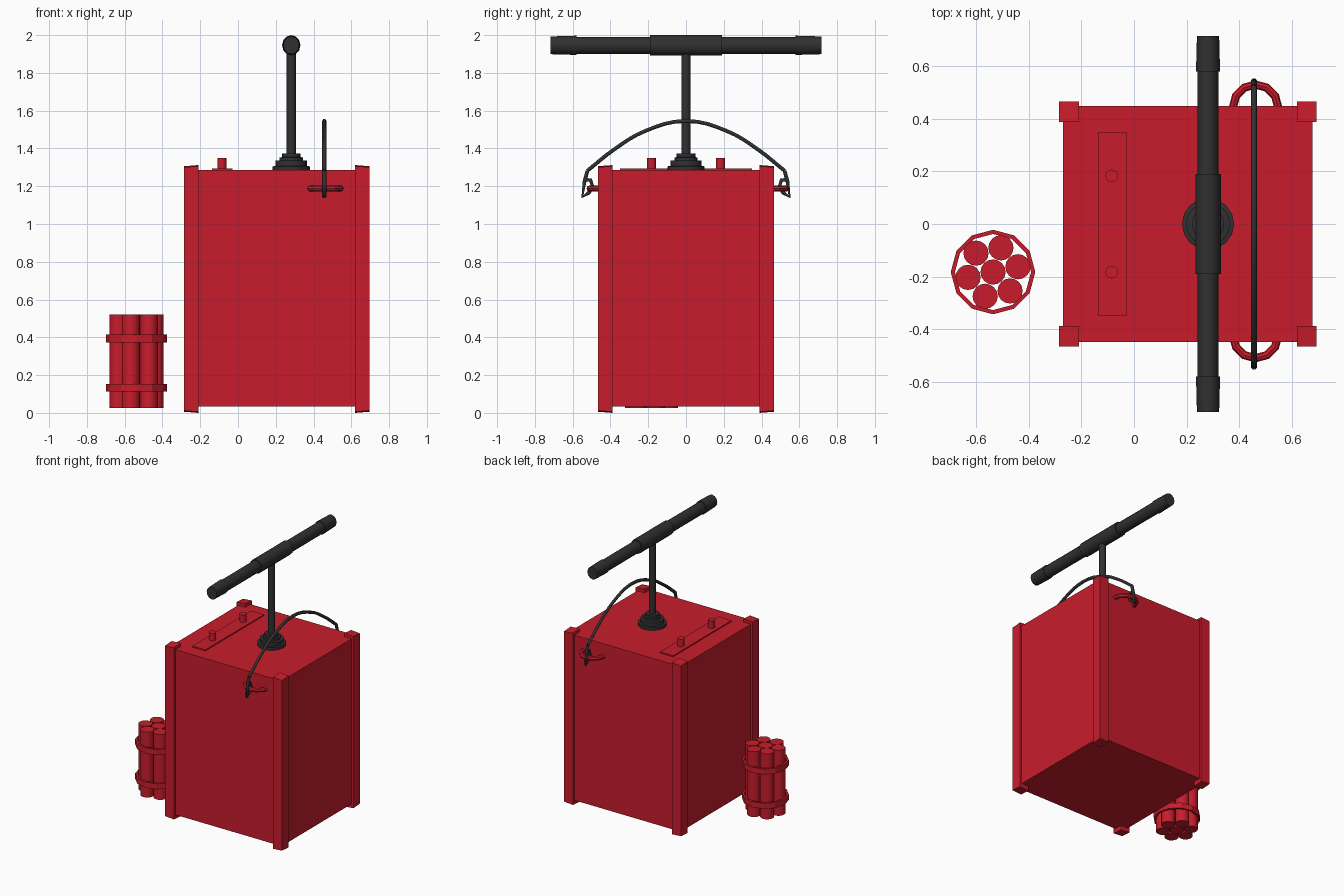
import bpy, bmesh, math
from mathutils import Matrix, Vector

if "Cube" in bpy.data.objects:
    bpy.data.objects.remove(bpy.data.objects["Cube"])

def material(name, rgb):
    m = bpy.data.materials.new(name)
    m.diffuse_color = (*rgb, 1)
    m.use_nodes = True
    m.node_tree.nodes["Principled BSDF"].inputs["Base Color"].default_value = m.diffuse_color
    return m

RED = material("red_paint", (0.58, 0.012, 0.025))
DARK = material("dark_metal", (0.03, 0.03, 0.03))

def finish(name, bm, mat, smooth=False):
    bmesh.ops.recalc_face_normals(bm, faces=bm.faces[:])
    me = bpy.data.meshes.new(name)
    bm.to_mesh(me)
    bm.free()
    ob = bpy.data.objects.new(name, me)
    bpy.context.collection.objects.link(ob)
    me.materials.append(mat)
    if smooth:
        bpy.ops.object.select_all(action='DESELECT')
        ob.select_set(True)
        bpy.context.view_layer.objects.active = ob
        bpy.ops.object.shade_smooth_by_angle(angle=math.radians(35))
    return ob

def box(name, lo, hi, mat):
    bm = bmesh.new()
    bmesh.ops.create_cube(bm, size=1)
    for v in bm.verts:
        v.co = Vector([(lo[i] + hi[i]) / 2 + v.co[i] * (hi[i] - lo[i]) for i in range(3)])
    return finish(name, bm, mat)

def lathe(name, profile, sides, loc, mat, closed=False, smooth=False, along_y=False, squash=1):
    # profile of (radius, height) turned about z, or laid along y
    bm = bmesh.new()
    rings = [[bm.verts.new((r * math.cos(2 * math.pi * i / sides),
                            r * math.sin(2 * math.pi * i / sides), z))
              for i in range(sides)] for r, z in profile]
    pairs = list(zip(rings, rings[1:]))
    if closed:
        pairs.append((rings[-1], rings[0]))
    else:
        bm.faces.new(rings[0])
        bm.faces.new(rings[-1])
    for a, b in pairs:
        for i in range(sides):
            j = (i + 1) % sides
            bm.faces.new((a[i], a[j], b[j], b[i]))
    if along_y:
        bm.transform(Matrix.Rotation(math.pi / 2, 4, 'X'))
    bm.transform(Matrix.Translation(loc) @ Matrix.Diagonal((squash, 1, 1, 1)))
    return finish(name, bm, mat, smooth)

# Box body
BX = 0.205
box("body", (-0.27, -0.45, 0.035), (0.68, 0.45, 1.285), RED)

# Corner posts, ends falling slightly toward the outside
for sx in (-1, 1):
    for sy in (-1, 1):
        xs = sorted((BX + sx * 0.415, BX + sx * 0.49))
        ys = sorted((sy * 0.388, sy * 0.467))
        post = box("corner_post", (xs[0], ys[0], 0), (xs[1], ys[1], 1.312), RED)
        for v in post.data.vertices:
            drop = 0.006 * (abs(v.co.x - BX) > 0.45) + 0.006 * (abs(v.co.y) > 0.42)
            v.co.z += -drop if v.co.z > 0.6 else drop

# Terminal plate and terminals
box("terminal_plate", (-0.137, -0.35, 1.28), (-0.028, 0.35, 1.294), RED)
for y in (-0.183, 0.183):
    lathe("terminal", [(0.024, 1.285), (0.024, 1.35)], 16, (-0.085, y, 0), RED, smooth=True)

# Plunger: stepped collar, rod and cross handle
PX = 0.282
lathe("plunger_collar", [(0.099, 1.28), (0.099, 1.305), (0.083, 1.308), (0.083, 1.335),
                         (0.062, 1.337), (0.062, 1.352), (0.049, 1.354), (0.049, 1.372)],
      16, (PX, 0, 0), DARK, smooth=True)
lathe("plunger_rod", [(0.024, 1.36), (0.024, 1.94)], 12, (PX, 0, 0), DARK, smooth=True)
lathe("plunger_handle", [(0.047, -0.717), (0.051, -0.58), (0.045, -0.58), (0.045, -0.19),
                         (0.054, -0.19), (0.054, 0.19), (0.045, 0.19), (0.045, 0.58),
                         (0.051, 0.58), (0.047, 0.717)],
      12, (PX, 0, 1.946), DARK, smooth=True, along_y=True, squash=0.9)

# Ring lugs on both sides for the carrying handle
for y in (-0.425, 0.445):
    tube = [(0.086 + 0.016 * math.cos(k * math.pi / 4), 0.016 * math.sin(k * math.pi / 4))
            for k in range(8)]
    lathe("handle_ring", tube, 12, (0.463, y, 1.188), RED, closed=True)

# Carrying handle: arched wire with a hooked loop at each end
def wire(name, pts, cyclic=False, smooth_path=True):
    cu = bpy.data.curves.new(name, 'CURVE')
    cu.dimensions = '3D'
    cu.bevel_depth = 0.0115
    cu.bevel_resolution = 1
    cu.resolution_u = 4
    cu.use_fill_caps = True
    sp = cu.splines.new('BEZIER')
    sp.bezier_points.add(len(pts) - 1)
    sp.use_cyclic_u = cyclic
    for bp, (y, z) in zip(sp.bezier_points, pts):
        bp.co = (0.457, y, z)
        bp.handle_left_type = bp.handle_right_type = 'AUTO' if smooth_path else 'VECTOR'
    ob = bpy.data.objects.new(name, cu)
    bpy.context.collection.objects.link(ob)
    cu.materials.append(DARK)

half = [(0.522, 1.282), (0.38, 1.395), (0.217, 1.492)]
wire("carry_handle_arch", [(-y, z) for y, z in half] + [(0, 1.545)] + half[::-1])
hook = [(0.522, 1.282), (0.537, 1.225), (0.548, 1.145), (0.515, 1.165),
        (0.494, 1.195), (0.505, 1.232), (0.535, 1.235)]
for s in (-1, 1):
    wire("carry_handle_hook", [(s * y, z) for y, z in hook], smooth_path=False)

# Bundle of sticks with two bands
DX, DY = -0.537, -0.183
spots = [(0, 0)] + [(0.097 * math.cos(math.radians(12 + 60 * k)),
                     0.097 * math.sin(math.radians(12 + 60 * k))) for k in range(6)]
for dx, dy in spots:
    lathe("stick", [(0.048, 0.025), (0.048, 0.52)], 16, (DX + dx, DY + dy, 0), RED, smooth=True)
for z in (0.112, 0.372):
    lathe("bundle_band", [(0.145, z), (0.161, z), (0.161, z + 0.042), (0.145, z + 0.042)],
          12, (DX, DY, 0), RED, closed=True)
